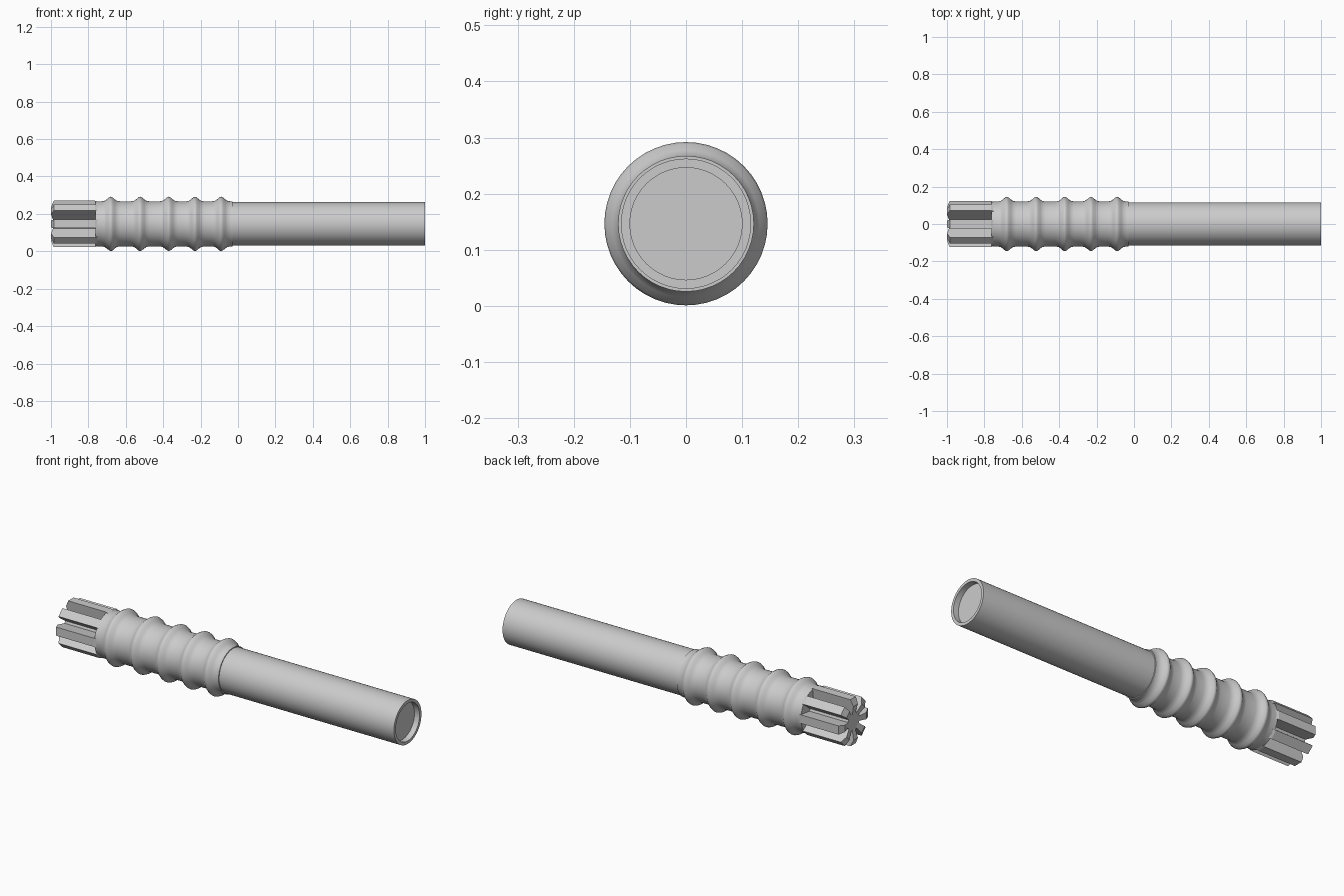
import bpy, bmesh, math

if "Cube" in bpy.data.objects:
    bpy.data.objects.remove(bpy.data.objects["Cube"])

AXIS_Z = 0.1465
SEG = 48


def finish(name, bm, angle=35):
    bmesh.ops.recalc_face_normals(bm, faces=bm.faces)
    mesh = bpy.data.meshes.new(name)
    bm.to_mesh(mesh)
    bm.free()
    ob = bpy.data.objects.new(name, mesh)
    bpy.context.collection.objects.link(ob)
    ob.location.z = AXIS_Z
    bpy.ops.object.select_all(action='DESELECT')
    ob.select_set(True)
    bpy.context.view_layer.objects.active = ob
    bpy.ops.object.shade_smooth_by_angle(angle=math.radians(angle))
    return ob


def lathe(name, profile, angle=35):
    """Revolve (x, radius) points about the x axis and cap both ends."""
    bm = bmesh.new()
    rings = []
    for x, r in profile:
        rings.append([bm.verts.new((x, r * math.cos(a), r * math.sin(a)))
                      for a in (2 * math.pi * i / SEG for i in range(SEG))])
    for p, q in zip(rings, rings[1:]):
        for i in range(SEG):
            j = (i + 1) % SEG
            bm.faces.new((p[i], p[j], q[j], q[i]))
    bm.faces.new(rings[0])
    bm.faces.new(rings[-1])
    return finish(name, bm, angle)


# Plain tube with a shallow recess in its end
lathe("tube", [(-0.05, 0.116), (1.0, 0.116), (1.0, 0.1), (0.97, 0.1)])

# Grip with five rounded ridges
grip = [(-0.762, 0.121)]
for c in (-0.68, -0.523, -0.37, -0.23, -0.09):
    grip += [(c + dx, r) for dx, r in (
        (-0.05, 0.1205), (-0.034, 0.123), (-0.022, 0.131), (-0.009, 0.142), (0, 0.1455),
        (0.009, 0.142), (0.022, 0.131), (0.034, 0.123), (0.05, 0.1205))]
grip += [(-0.03, 0.121)]
lathe("ridged_grip", grip, 50)

# Core between the fins
lathe("fin_core", [(-0.988, 0.05), (-0.75, 0.05)])

# Eight wedge fins with bevelled outer ends
bm = bmesh.new()
outline = [(-0.75, 0.04), (-0.988, 0.04), (-1.0, 0.09), (-0.985, 0.124), (-0.765, 0.124), (-0.75, 0.119)]
for k in range(8):
    a = k * math.pi / 4
    ca, sa = math.cos(a), math.sin(a)
    sides = []
    for s in (-1, 1):
        loop = []
        for x, r in outline:
            w = s * (0.012 + 0.011 * (r - 0.04) / 0.084)
            loop.append(bm.verts.new((x, r * ca - w * sa, r * sa + w * ca)))
        sides.append(loop)
    p, q = sides
    bm.faces.new(p)
    bm.faces.new(q)
    n = len(outline)
    for i in range(n):
        j = (i + 1) % n
        bm.faces.new((p[i], p[j], q[j], q[i]))
finish("end_fins", bm, 10)
